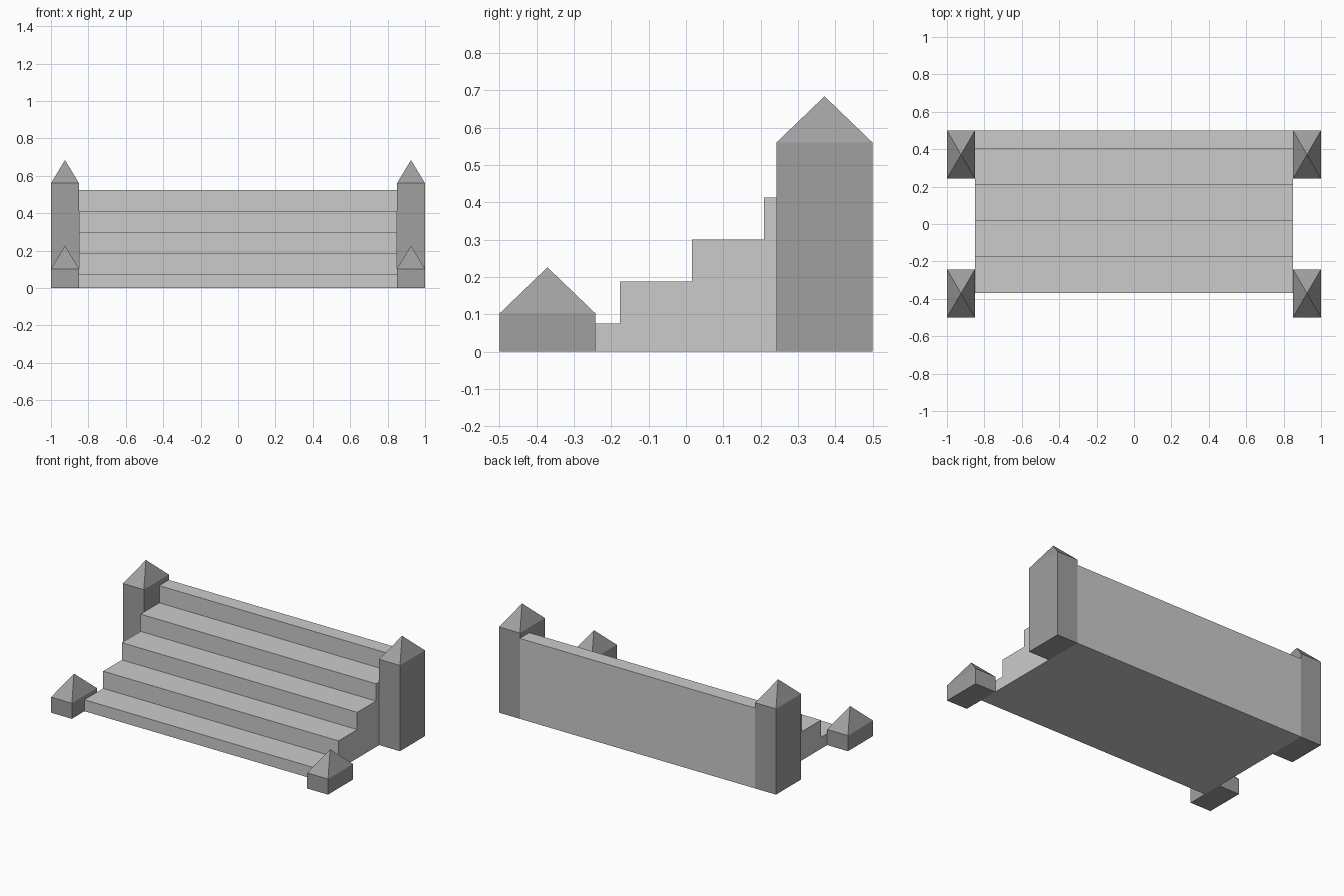
import bpy
import bmesh

cube = bpy.data.objects.get("Cube")
if cube:
    bpy.data.objects.remove(cube, do_unlink=True)


def make_material(name, value):
    mat = bpy.data.materials.new(name)
    mat.use_nodes = True
    color = (value, value, value, 1)
    mat.diffuse_color = color
    mat.node_tree.nodes["Principled BSDF"].inputs["Base Color"].default_value = color
    return mat


def add_object(name, bm, mat):
    bmesh.ops.recalc_face_normals(bm, faces=bm.faces)
    mesh = bpy.data.meshes.new(name)
    bm.to_mesh(mesh)
    bm.free()
    mesh.materials.append(mat)
    obj = bpy.data.objects.new(name, mesh)
    bpy.context.collection.objects.link(obj)


light_stone = make_material("light stone", 0.6)
dark_stone = make_material("dark stone", 0.35)

# Solid flight of five steps, extruded across the width
HALF_WIDTH = 0.85
FRONT, BACK = -0.37, 0.5
TREAD, FIRST, RISE = 0.193, 0.075, 0.1125
profile = [(FRONT, 0)]
for i in range(5):
    top = FIRST + i * RISE
    profile.append((FRONT + i * TREAD, top))
    profile.append((BACK if i == 4 else FRONT + (i + 1) * TREAD, top))
profile.append((BACK, 0))

bm = bmesh.new()
side = bm.faces.new([bm.verts.new((-HALF_WIDTH, y, z)) for y, z in profile])
result = bmesh.ops.extrude_face_region(bm, geom=[side])
moved = [v for v in result["geom"] if isinstance(v, bmesh.types.BMVert)]
bmesh.ops.translate(bm, verts=moved, vec=(2 * HALF_WIDTH, 0, 0))
add_object("steps", bm, light_stone)


# Corner post: square-cut shaft with a pyramid cap
def add_post(name, x, y, height):
    hx, hy, cap = 0.075, 0.129, 0.124
    bm = bmesh.new()
    corners = [(-hx, -hy), (hx, -hy), (hx, hy), (-hx, hy)]
    low = [bm.verts.new((x + a, y + b, 0)) for a, b in corners]
    high = [bm.verts.new((x + a, y + b, height)) for a, b in corners]
    tip = bm.verts.new((x, y, height + cap))
    bm.faces.new(low)
    for i in range(4):
        j = (i + 1) % 4
        bm.faces.new((low[i], low[j], high[j], high[i]))
        bm.faces.new((high[i], high[j], tip))
    add_object(name, bm, dark_stone)


for label, sign in (("left", 1), ("right", -1)):
    add_post(f"front_{label}_post", sign * 0.925, -0.371, 0.102)
    add_post(f"back_{label}_post", sign * 0.925, 0.371, 0.56)
